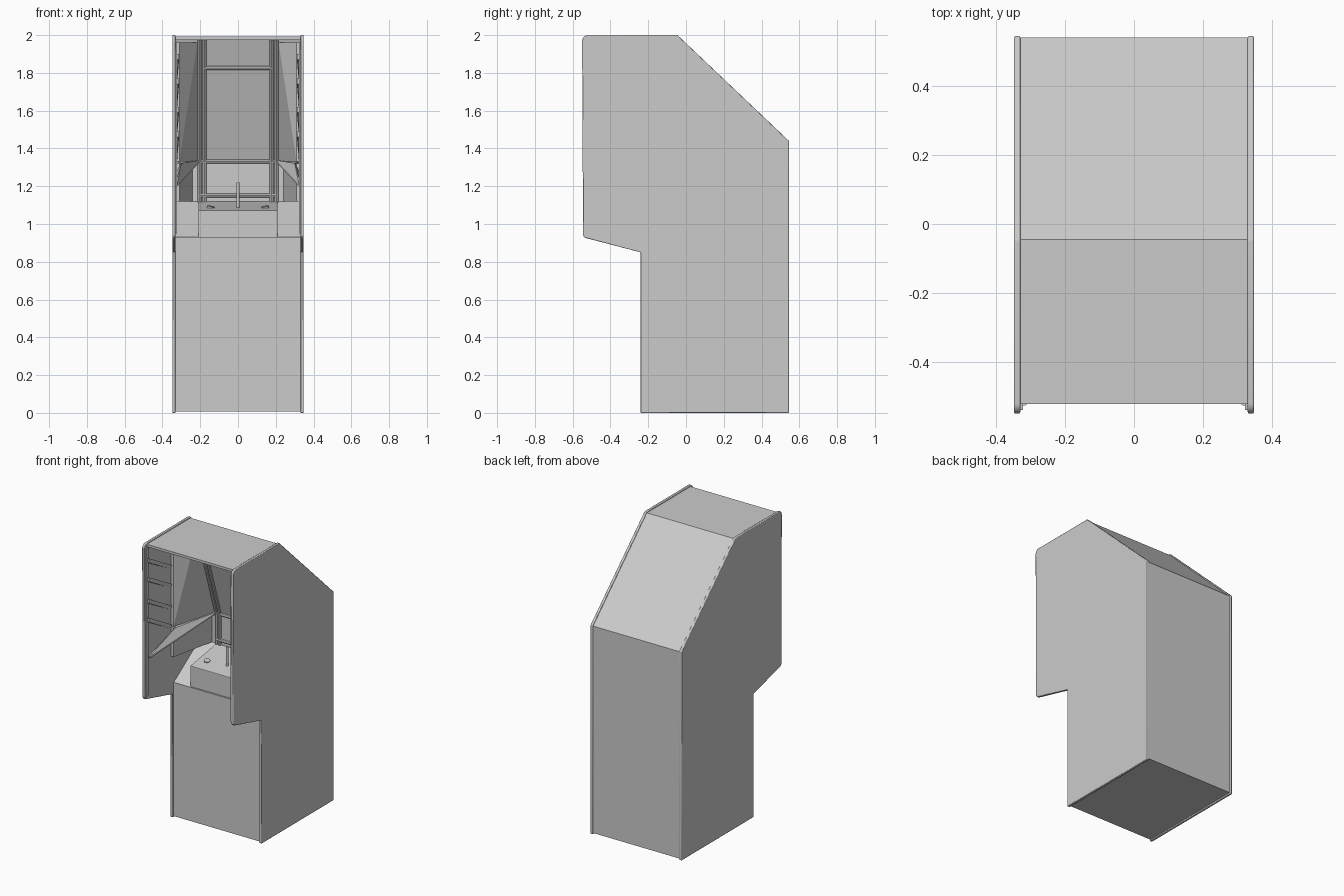
import bpy, bmesh, math
from mathutils import Vector

if "Cube" in bpy.data.objects:
    bpy.data.objects.remove(bpy.data.objects["Cube"])

grey = bpy.data.materials.new("light grey")
grey.diffuse_color = (0.6, 0.6, 0.6, 1)
grey.use_nodes = True
grey.node_tree.nodes["Principled BSDF"].inputs["Base Color"].default_value = grey.diffuse_color


def finish(name, bm, mirror=False, bevel=0, smooth=False):
    bmesh.ops.recalc_face_normals(bm, faces=bm.faces[:])
    me = bpy.data.meshes.new(name)
    bm.to_mesh(me)
    bm.free()
    ob = bpy.data.objects.new(name, me)
    bpy.context.collection.objects.link(ob)
    me.materials.append(grey)
    if bevel:
        b = ob.modifiers.new("bevel", 'BEVEL')
        b.width, b.segments, b.limit_method = bevel, 2, 'ANGLE'
    if mirror:
        m = ob.modifiers.new("mirror", 'MIRROR')
        m.use_clip = False
        m.use_mirror_merge = False
    if smooth:
        bpy.context.view_layer.objects.active = ob
        ob.select_set(True)
        bpy.ops.object.shade_smooth_by_angle(angle=math.radians(35))
        ob.select_set(False)
    return ob


def extrude_profile(name, pts, x0, x1, **kw):
    """Extrude a (y, z) outline from x0 to x1."""
    bm = bmesh.new()
    a = [bm.verts.new((x0, y, z)) for y, z in pts]
    b = [bm.verts.new((x1, y, z)) for y, z in pts]
    bm.faces.new(a)
    bm.faces.new(b[::-1])
    n = len(pts)
    for i in range(n):
        j = (i + 1) % n
        bm.faces.new((a[i], a[j], b[j], b[i]))
    return finish(name, bm, **kw)


def hull(name, pts, **kw):
    bm = bmesh.new()
    vs = [bm.verts.new(p) for p in pts]
    bmesh.ops.convex_hull(bm, input=vs)
    bmesh.ops.dissolve_limit(bm, angle_limit=0.001, verts=bm.verts[:], edges=bm.edges[:])
    return finish(name, bm, **kw)


def rod(name, p, q, r, sides=12, **kw):
    p, q = Vector(p), Vector(q)
    bm = bmesh.new()
    bmesh.ops.create_cone(bm, cap_ends=True, segments=sides, radius1=r, radius2=r, depth=(q - p).length)
    rot = Vector((0, 0, 1)).rotation_difference(q - p).to_matrix()
    for v in bm.verts:
        v.co = rot @ v.co + (p + q) / 2
    return finish(name, bm, smooth=True, **kw)


def back_y(z):
    """Depth of the cavity back wall: tilted above 1.33, upright below."""
    return 0.06 - max(0, z - 1.33) * 0.315


# side panels with rounded front corners
def corner(cy, cz, r, a0, a1):
    return [(cy + r * math.cos(math.radians(a0 + (a1 - a0) * i / 5)),
             cz + r * math.sin(math.radians(a0 + (a1 - a0) * i / 5))) for i in range(6)]


side = [(-0.24, 0), (0.545, 0), (0.545, 1.44), (-0.045, 2.0)]
side += corner(-0.52, 1.97, 0.03, 90, 180) + corner(-0.525, 0.945, 0.02, 180, 255) + [(-0.24, 0.85)]
extrude_profile("side_panel", side, 0.33, 0.348, mirror=True, bevel=0.004, smooth=True)

# cabinet body with the open viewing cavity
body = [(-0.233, 0.008), (0.541, 0.008), (0.541, 1.435), (-0.045, 1.992), (-0.522, 1.992),
        (-0.522, 1.975), (back_y(1.975), 1.975), (0.06, 1.33), (0.06, 0.93), (-0.233, 0.93)]
extrude_profile("cabinet_body", body, -0.331, 0.331)

# angled liners on each side of the cavity
def liner(name, z0, z1, inner):
    pts = []
    for z in (z0, z1):
        yb = back_y(z)
        pts += [(0.332, -0.26, z), (0.31, -0.26, z), (inner, yb, z), (0.332, yb, z)]
    hull(name, pts, mirror=True)


liner("upper_liner", 1.33, 1.96, 0.215)
liner("lower_liner", 1.12, 1.32, 0.24)
hull("liner_ledge", [(x, y, z + d) for x, y, z in
     ((0.332, -0.50, 1.20), (0.322, -0.50, 1.20), (0.30, -0.26, 1.31), (0.205, 0.06, 1.325), (0.332, 0.06, 1.325))
     for d in (0, 0.012)], mirror=True)

# sloping floor beside the control box
hull("side_floor", [(x, y, z) for x in (0.2, 0.331)
     for y, z in ((-0.225, 0.93), (0.06, 0.93), (0.06, 1.12))], mirror=True)

# slanted ribs on the inside of the wings
for z in (1.90, 1.77, 1.62, 1.49):
    hull("wing_rib", [(0.332, -0.53, z), (0.312, -0.525, z), (0.312, -0.525, z - 0.03), (0.332, -0.53, z - 0.03),
                      (0.332, -0.26, z - 0.15), (0.322, -0.26, z - 0.15), (0.332, -0.26, z - 0.18)], mirror=True)
# front trim strip of each wing
hull("wing_trim", [(x, y, z) for x in (0.322, 0.332) for y in (-0.54, -0.515) for z in (0.95, 1.965)],
     mirror=True)

# control box with sloped top
extrude_profile("control_box", [(-0.222, 0.92), (0.062, 0.92), (0.062, 1.12), (0.0, 1.108), (-0.222, 1.072)],
                -0.21, 0.21, bevel=0.004)
# joystick and buttons
rod("joystick", (0, -0.118, 1.08), (0, -0.118, 1.22), 0.008)
rod("button", (0.145, -0.13, 1.08), (0.143, -0.132, 1.094), 0.02, 16, mirror=True)

# frame bars around the screen
def bar(name, x0, z0, x1, z1, **kw):
    rod(name, (x0, back_y(z0) - 0.004, z0), (x1, back_y(z1) - 0.004, z1), 0.011, 8, **kw)


for x in (0.178, 0.203):
    bar("upper_upright", x, 1.33, x, 1.975, mirror=True)
    bar("lower_upright", x, 1.11, x, 1.33, mirror=True)
bar("top_crossbar", -0.178, 1.825, 0.178, 1.825)
bar("middle_crossbar", -0.28, 1.33, 0.28, 1.33)
bar("bottom_crossbar", -0.203, 1.15, 0.203, 1.15)
